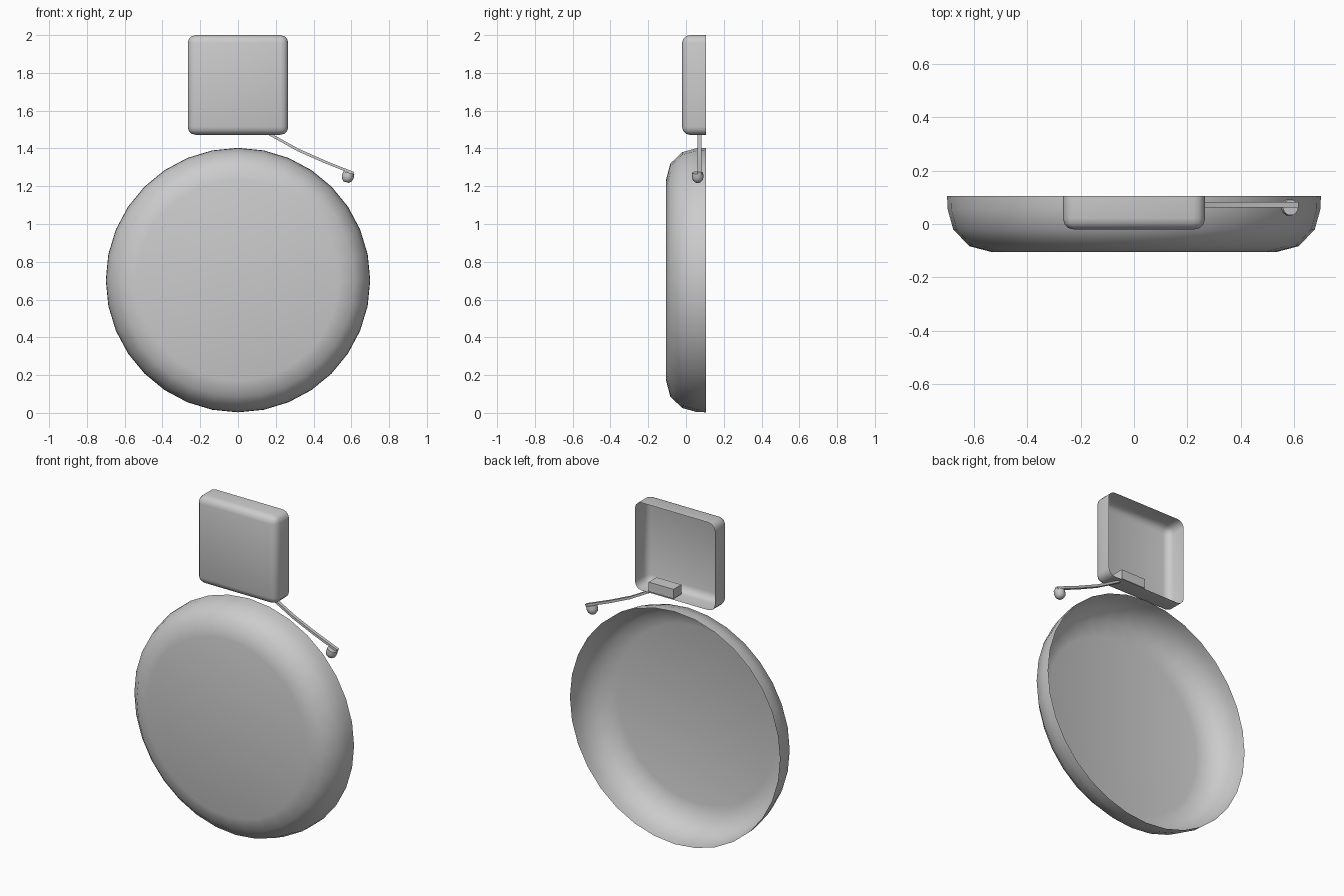
import bpy, bmesh, math
from mathutils import Matrix, Vector

if "Cube" in bpy.data.objects:
    bpy.data.objects.remove(bpy.data.objects["Cube"])


def finish(name, bm, angle=60):
    bmesh.ops.recalc_face_normals(bm, faces=bm.faces)
    me = bpy.data.meshes.new(name)
    bm.to_mesh(me)
    bm.free()
    ob = bpy.data.objects.new(name, me)
    bpy.context.collection.objects.link(ob)
    bpy.ops.object.select_all(action='DESELECT')
    ob.select_set(True)
    bpy.context.view_layer.objects.active = ob
    if angle:
        bpy.ops.object.shade_smooth_by_angle(angle=math.radians(angle))
    return ob


def box(bm, lo, hi):
    lo, hi = Vector(lo), Vector(hi)
    m = Matrix.Translation((lo + hi) / 2) @ Matrix.Diagonal((*(hi - lo), 1))
    bmesh.ops.create_cube(bm, size=1, matrix=m)


def lathe(bm, profile, sides, matrix):
    """Revolve (radius, height) rings about local z, closing the first ring."""
    rings = []
    for r, h in profile:
        rings.append([bm.verts.new(matrix @ Vector((
            r * math.cos(2 * math.pi * i / sides),
            r * math.sin(2 * math.pi * i / sides), h))) for i in range(sides)])
    bm.faces.new(rings[0])
    for a, b in zip(rings, rings[1:]):
        for i in range(sides):
            j = (i + 1) % sides
            bm.faces.new((a[i], a[j], b[j], b[i]))
    return rings


# bell dish, open at the back
bm = bmesh.new()
lathe(bm, [(0.533, -0.105), (0.617, -0.083), (0.677, -0.02), (0.698, 0.055), (0.7, 0.105)],
      32, Matrix.Translation((0, 0, 0.703)) @ Matrix.Rotation(-math.pi / 2, 4, 'X'))
finish("bell_dish", bm)

# rounded mechanism cover, cut open at the back
bm = bmesh.new()
box(bm, (-0.266, -0.021, 1.472), (0.266, 0.3, 2.0))
bmesh.ops.bevel(bm, geom=bm.edges[:], offset=0.042, segments=3, profile=0.5, affect='EDGES')
bmesh.ops.bisect_plane(bm, geom=bm.verts[:] + bm.edges[:] + bm.faces[:],
                       plane_co=(0, 0.105, 0), plane_no=(0, 1, 0), clear_outer=True)
finish("cover", bm)

# block holding the striker arm
bm = bmesh.new()
box(bm, (0.01, 0.03, 1.478), (0.175, 0.105, 1.535))
finish("striker_block", bm, 0)

# bent striker arm
bm = bmesh.new()
path = [(0.12, 1.505), (0.17, 1.474), (0.32, 1.391), (0.46, 1.329), (0.613, 1.268)]
t, prev = 0.007, None
for k, (x, z) in enumerate(path):
    a, b = path[max(k - 1, 0)], path[min(k + 1, len(path) - 1)]
    d = Vector((b[0] - a[0], 0, b[1] - a[1])).normalized()
    n = Vector((-d.z, 0, d.x)) * t
    c = Vector((x, 0.072, z))
    w = Vector((0, 0.01, 0))
    ring = [bm.verts.new(c + p) for p in (n + w, n - w, -n - w, -n + w)]
    if prev:
        for i in range(4):
            j = (i + 1) % 4
            bm.faces.new((prev[i], prev[j], ring[j], ring[i]))
    else:
        bm.faces.new(ring)
    prev = ring
bm.faces.new(prev)
finish("striker_arm", bm, 40)

# small round hammer under the arm tip
bm = bmesh.new()
rings = lathe(bm, [(0.014, -0.03), (0.027, -0.018), (0.032, 0), (0.03, 0.022)], 10,
              Matrix.Translation((0.581, 0.062, 1.25)) @ Matrix.Rotation(math.radians(15), 4, 'Y'))
bm.faces.new(rings[-1])
finish("hammer", bm)
